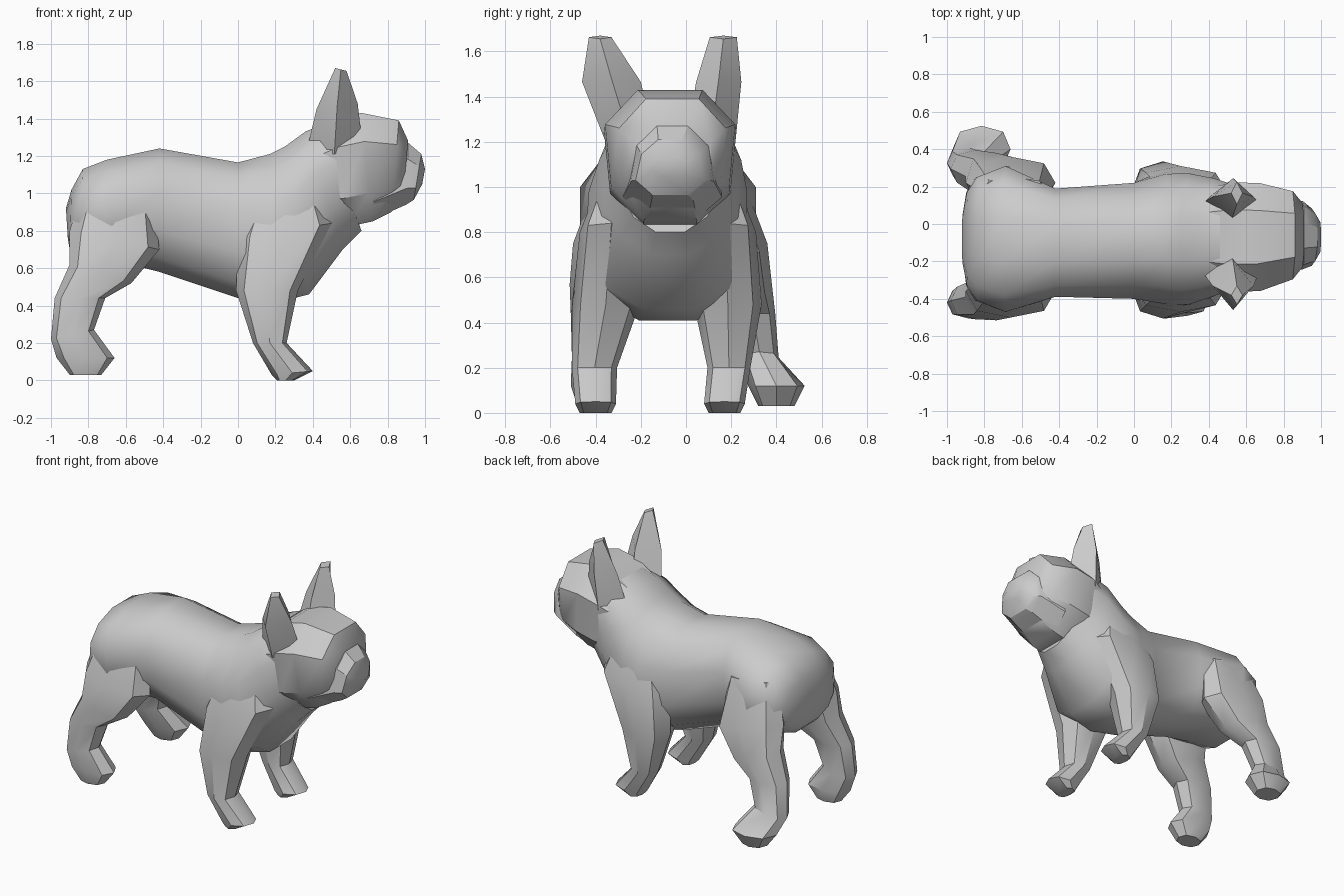
import bpy
import bmesh
import math

cube = bpy.data.objects.get("Cube")
if cube:
    bpy.data.objects.remove(cube)

grey = bpy.data.materials.new("plain_grey")
grey.use_nodes = True
COLOUR = (0.6, 0.6, 0.6, 1)
grey.diffuse_color = COLOUR
grey.node_tree.nodes["Principled BSDF"].inputs["Base Color"].default_value = COLOUR


def power(v, e):
    return math.copysign(abs(v) ** e, v)


def loft(name, rings, sides, boxy=0.85, angle=30, phase=0.5):
    """Skin rings given as: xa, za, xb, zb (opposite ends), y centre, half width,
    and optionally a pear value that narrows end a and widens end b."""
    bm = bmesh.new()
    loops = []
    reach = math.cos(2 * math.pi * phase / sides) ** boxy
    for xa, za, xb, zb, y, w, *pear in rings:
        loop = []
        for i in range(sides):
            t = 2 * math.pi * (i + phase) / sides
            c, s = power(math.cos(t), boxy) / reach, power(math.sin(t), boxy) / reach
            loop.append(bm.verts.new(((xa + xb + (xa - xb) * c) / 2,
                                      y + w * s * (1 - sum(pear) * c),
                                      (za + zb + (za - zb) * c) / 2)))
        loops.append(loop)
    for a, b in zip(loops, loops[1:]):
        for i in range(sides):
            j = (i + 1) % sides
            bm.faces.new((a[i], a[j], b[j], b[i]))
    bm.faces.new(loops[0])
    bm.faces.new(loops[-1])
    bmesh.ops.recalc_face_normals(bm, faces=bm.faces)
    mesh = bpy.data.meshes.new(name)
    bm.to_mesh(mesh)
    bm.free()
    mesh.materials.append(grey)
    obj = bpy.data.objects.new(name, mesh)
    bpy.context.collection.objects.link(obj)
    bpy.ops.object.select_all(action="DESELECT")
    obj.select_set(True)
    bpy.context.view_layer.objects.active = obj
    bpy.ops.object.shade_smooth_by_angle(angle=math.radians(angle))


def pair(name, shape, placing, sides, **options):
    """Loft one shape on both sides, with its own y centre and width per ring."""
    for side, rows in placing.items():
        loft(side + "_" + name, [r + p for r, p in zip(shape, rows)], sides,
             phase=0, **options)


# Torso from rump to throat
loft("torso", [
    (-.92, .92, -.91, .76, -.08, .13),
    (-.89, 1.02, -.90, .70, -.08, .25),
    (-.83, 1.13, -.86, .66, -.08, .33),
    (-.70, 1.18, -.66, .64, -.08, .39),
    (-.42, 1.24, -.42, .58, -.10, .28, -.1),
    (0, 1.165, 0, .44, -.09, .31),
    (.17, 1.21, .18, .41, -.08, .36, .1),
    (.25, 1.25, .38, .46, -.08, .35),
    (.36, 1.33, .56, .70, -.07, .30, -.15),
    (.46, 1.37, .66, .80, -.07, .26, -.25)], 12, angle=50)

# Skull
loft("skull", [
    (.36, 1.31, .50, .84, -.07, .25, -.1),
    (.52, 1.40, .58, .82, -.07, .28, -.1),
    (.66, 1.43, .72, .85, -.07, .275, -.1),
    (.86, 1.39, .82, .90, -.06, .225, -.1),
    (.91, 1.28, .88, .96, -.06, .17)], 8, angle=35)

# Blunt muzzle
loft("muzzle", [
    (.74, 1.22, .72, .86, -.06, .21, .1),
    (.91, 1.27, .90, .94, -.06, .17, .15),
    (.98, 1.21, .94, .965, -.07, .14, .2),
    (1, 1.13, .985, 1.05, -.07, .08)], 8)

# Upright ears
pair("ear", [(.36, 1.20, .67, 1.22), (.42, 1.45, .64, 1.48), (.52, 1.67, .58, 1.655)],
     {"right": [(-.25, .11), (-.33, .13), (-.38, .05)],
      "left": [(.11, .11), (.145, .10), (.165, .06)]}, 4)

# Front legs
pair("front_leg", [
    (.10, 1.02, .42, 1.04), (.0, .76, .50, .84), (-.01, .48, .32, .48),
    (.08, .20, .26, .20), (.18, .03, .40, .05), (.21, 0, .30, 0)],
    {"right": [(-.30, .08), (-.33, .14), (-.355, .15), (-.405, .10), (-.40, .09), (-.40, .07)],
     "left": [(.14, .08), (.17, .14), (.185, .15), (.19, .095), (.17, .09), (.17, .07)]},
    8, angle=35)

# Back legs, the left one splayed outward
pair("back_leg", [
    (-.82, 1.06, -.46, 1.02), (-.90, .80, -.42, .70), (-.90, .62, -.57, .52),
    (-.98, .44, -.71, .44), (-1, .22, -.77, .27), (-.97, .12, -.66, .12),
    (-.90, .03, -.73, .03)],
    {"right": [(-.31, .08), (-.36, .14), (-.39, .125), (-.41, .10), (-.42, .085),
               (-.41, .10), (-.41, .07)],
     "left": [(.17, .08), (.22, .14), (.255, .125), (.295, .10), (.325, .085),
              (.40, .125), (.40, .08)]}, 8, angle=35)
